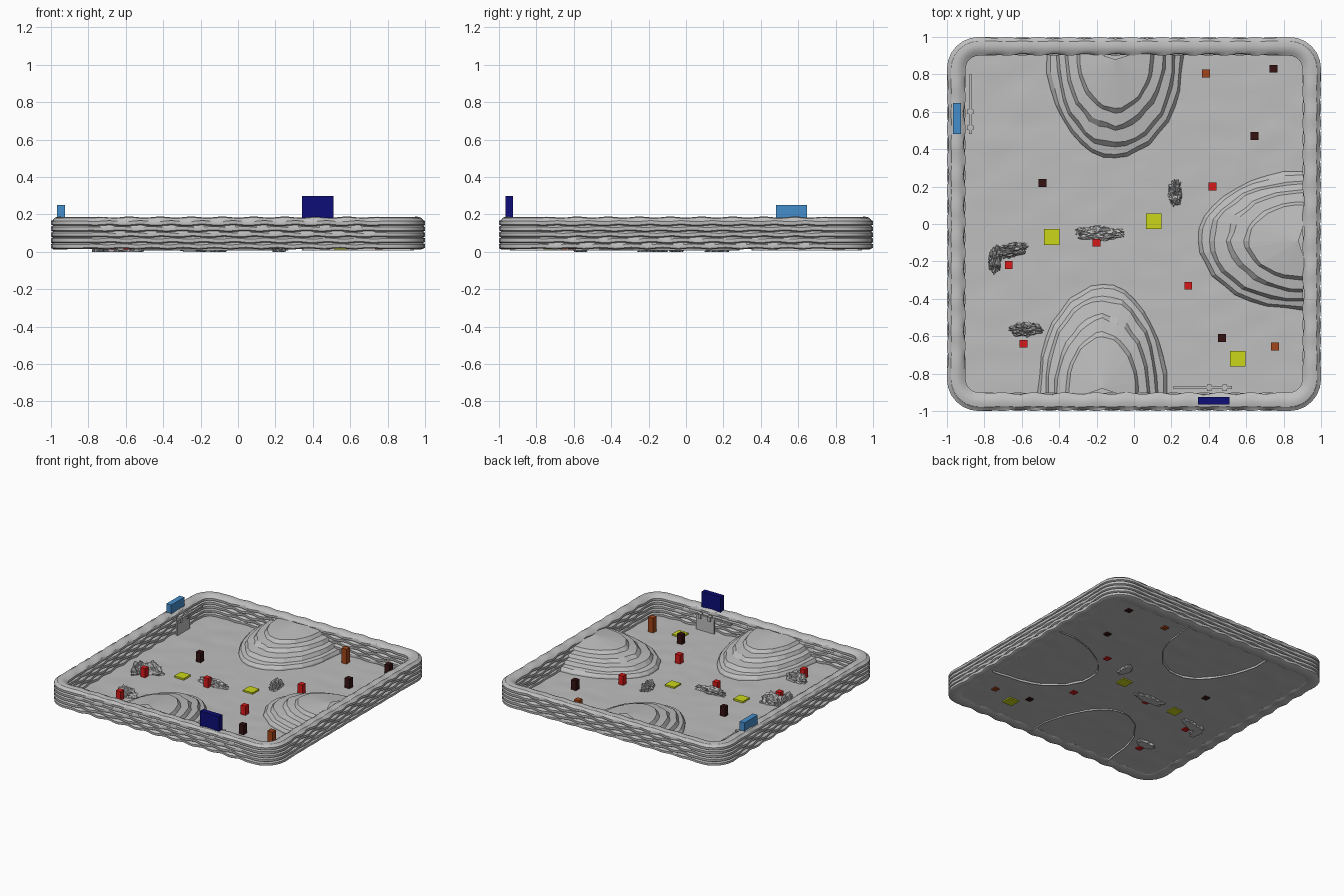
import bpy, bmesh, math, random
from mathutils import Vector, noise

if "Cube" in bpy.data.objects:
    bpy.data.objects.remove(bpy.data.objects["Cube"])
random.seed(4)


def material(name, r, g, b):
    m = bpy.data.materials.new(name)
    m.use_nodes = True
    m.diffuse_color = (r, g, b, 1)
    m.node_tree.nodes["Principled BSDF"].inputs["Base Color"].default_value = (r, g, b, 1)
    return m


STONE = material("stone grey", .52, .52, .52)
RED = material("red", .68, .01, .01)
DARK = material("dark maroon", .035, .006, .006)
RUST = material("rust orange", .36, .06, .01)
YELLOW = material("yellow", .6, .68, .01)
NAVY = material("navy", .004, .004, .19)
BLUE = material("sky blue", .06, .27, .6)


def finish(name, bm, mat, smooth=None):
    bmesh.ops.recalc_face_normals(bm, faces=bm.faces)
    mesh = bpy.data.meshes.new(name)
    bm.to_mesh(mesh)
    bm.free()
    mesh.materials.append(mat)
    ob = bpy.data.objects.new(name, mesh)
    bpy.context.collection.objects.link(ob)
    if smooth:
        bpy.ops.object.select_all(action="DESELECT")
        ob.select_set(True)
        bpy.context.view_layer.objects.active = ob
        bpy.ops.object.shade_smooth_by_angle(angle=math.radians(smooth))
    return ob


def box(name, mat, lo, hi):
    bm = bmesh.new()
    bmesh.ops.create_cube(bm, size=1)
    for v in bm.verts:
        v.co = Vector([a + (b - a) * (c + .5) for a, b, c in zip(lo, hi, v.co)])
    return finish(name, bm, mat)


def block(name, mat, x, y, size, height):
    h = size / 2
    box(name, mat, (x - h, y - h, .012), (x + h, y + h, .018 + height))


def bridge(bm, a, b, closed=True):
    n = len(a)
    for i in range(n if closed else n - 1):
        j = (i + 1) % n
        bm.faces.new((a[i], a[j], b[j], b[i]))


# Wall: layered stone profile swept around a rounded square
LAYERS, STEP, BASE = 5, .031, .016
SIDE, ARC = 60, 6


def wall_ring(bm, depth, z, layer, inward):
    half = 1 - depth
    r = max(.17 - depth, .045)
    ring = []
    for q in range(4):
        turn = q * math.pi / 2
        c, s = math.cos(turn), math.sin(turn)
        points = []
        for i in range(SIDE):
            t = i / (SIDE - 1)
            fade = min(1, 12 * t, 12 * (1 - t))
            wave = math.sin(t * 20 * math.pi + layer * math.pi + q)
            ripple = .005 * (1 - wave) * fade * inward
            lift = .003 * math.sin(t * 20 * math.pi + layer * 2.2) * fade
            points.append((half - ripple, (2 * t - 1) * (half - r), z + lift))
        for i in range(1, ARC):
            a = math.pi / 2 * i / ARC
            points.append((half - r + r * math.cos(a), half - r + r * math.sin(a), z))
        ring += [bm.verts.new((c * x - s * y, s * x + c * y, h)) for x, y, h in points]
    return ring


outer = []
for k in range(LAYERS):
    z = BASE + STEP * k
    outer += [(.012, z, k), (.001, z + .006, k), (0, z + .024, k)]
top = [(.014, .172, 5), (.022, .181, 5), (.045, .186, 5), (.07, .182, 5), (.086, .172, 5)]
inner = [(.1 - d, z, k) for d, z, k in reversed(outer)]
bm = bmesh.new()
rings = [wall_ring(bm, d, z, k, 1) for d, z, k in outer]
rings += [wall_ring(bm, d, z, k, 0.3) for d, z, k in top]
rings += [wall_ring(bm, d, z, k, -1) for d, z, k in inner]
for a, b in zip(rings, rings[1:] + rings[:1]):
    bridge(bm, a, b)
finish("perimeter_wall", bm, STONE, 30)

# Floor: gently uneven sheet
bm = bmesh.new()
bmesh.ops.create_grid(bm, x_segments=48, y_segments=48, size=.94)
for v in bm.verts:
    v.co.z = .02 + .004 * noise.noise(Vector((v.co.x * 6, v.co.y * 10, 0)))
finish("floor", bm, STONE, 30)


# Mounds: half-elliptic terraces against the walls, with a fanned cap
def mound(name, centre, angle, width, depth):
    bm = bmesh.new()
    steps = ((1, .006), (.985, .03), (.95, .05), (.88, .057), (.84, .085),
             (.72, .094), (.67, .12), (.55, .128), (.51, .152))
    n = 18
    previous = None
    c, s = math.cos(angle), math.sin(angle)

    def place(w, d, z):
        return bm.verts.new((centre[0] + c * w - s * d, centre[1] + s * w + c * d, z))

    for scale, z in steps:
        ring = []
        for i in range(n + 1):
            a = math.pi * i / n
            rough = 1 + .07 * noise.noise(Vector((math.cos(a) * 3, math.sin(a) * 3, scale * 4)))
            w = width * scale * rough * math.cos(a)
            ring.append(place(w, depth * scale * rough * math.sin(a), z))
        # Continue the ends into the wall
        ring.insert(0, place(width * scale, -.04, z))
        ring.append(place(-width * scale, -.04, z))
        if previous:
            bridge(bm, previous, ring, closed=False)
        previous = ring
    peak = place(0, .02, .176)
    for a, b in zip(previous, previous[1:]):
        bm.faces.new((a, b, peak))
    finish(name, bm, STONE)


mound("back_mound", (-.1, .9), math.pi, .37, .55)
mound("front_mound", (-.17, -.9), 0, .35, .58)
mound("left_mound", (.9, -.09), math.pi / 2, .375, .56)


# Rocks: craggy stretched lumps
def rock(name, x, y, length, width, height, angle):
    bm = bmesh.new()
    bmesh.ops.create_icosphere(bm, subdivisions=4, radius=1)
    seed = Vector((x * 9, y * 9, 3))
    c, s = math.cos(angle), math.sin(angle)
    for v in bm.verts:
        p = v.co * (1 + .3 * noise.noise(v.co * 2 + seed) + .35 * noise.noise(v.co * 5 + seed))
        u, w = p.x * length / 2, p.y * width / 2
        v.co = (x + c * u - s * w, y + s * u + c * w, max(0, .022 + p.z * height))
    finish(name, bm, STONE)


rock("middle_rock", -.19, -.05, .25, .075, .04, 0)
rock("small_rock", .22, .17, .13, .07, .06, math.pi / 2)
rock("front_rock", -.58, -.565, .16, .07, .07, 0)
rock("side_rock", -.66, -.14, .18, .07, .08, .2)
rock("side_rock_end", -.745, -.19, .14, .065, .08, 1.5)

# Coloured markers standing on the floor
for x, y in ((.42, .2), (.29, -.33), (-.2, -.1), (-.67, -.22), (-.59, -.64)):
    block("red_marker", RED, x, y, .042, .075)
for x, y in ((.745, .83), (.645, .47), (-.49, .22), (.47, -.61)):
    block("dark_marker", DARK, x, y, .042, .08)
for x, y in ((.385, .805), (.755, -.655)):
    block("rust_marker", RUST, x, y, .043, .12)
for x, y in ((-.44, -.07), (.105, .015), (.555, -.72)):
    block("yellow_pad", YELLOW, x, y, .084, .015)

# Signs on top of the wall
box("navy_sign", NAVY, (.342, -.965, .175), (.51, -.925, .3))
box("blue_sign", BLUE, (-.967, .482, .175), (-.925, .647, .25))


# Sliding gates: panel, rail and two hangers along the inner wall face
def gate(side, along_x, centre, rail, hangers):
    def part(name, a0, a1, depth, z0, z1):
        b0, b1 = -.875 - depth, -.875 + depth
        lo, hi = ((a0, b0, z0), (a1, b1, z1)) if along_x else ((b0, a0, z0), (b1, a1, z1))
        box(side + name, STONE, lo, hi)
    part("_gate_panel", centre - .08, centre + .08, .005, .02, .13)
    part("_gate_rail", rail[0], rail[1], .008, .13, .142)
    for h in hangers:
        part("_gate_hanger", h - .012, h + .012, .017, .115, .15)


gate("front", True, .443, (.21, .525), (.402, .485))
gate("right", False, .56, (.48, .8), (.515, .6))
